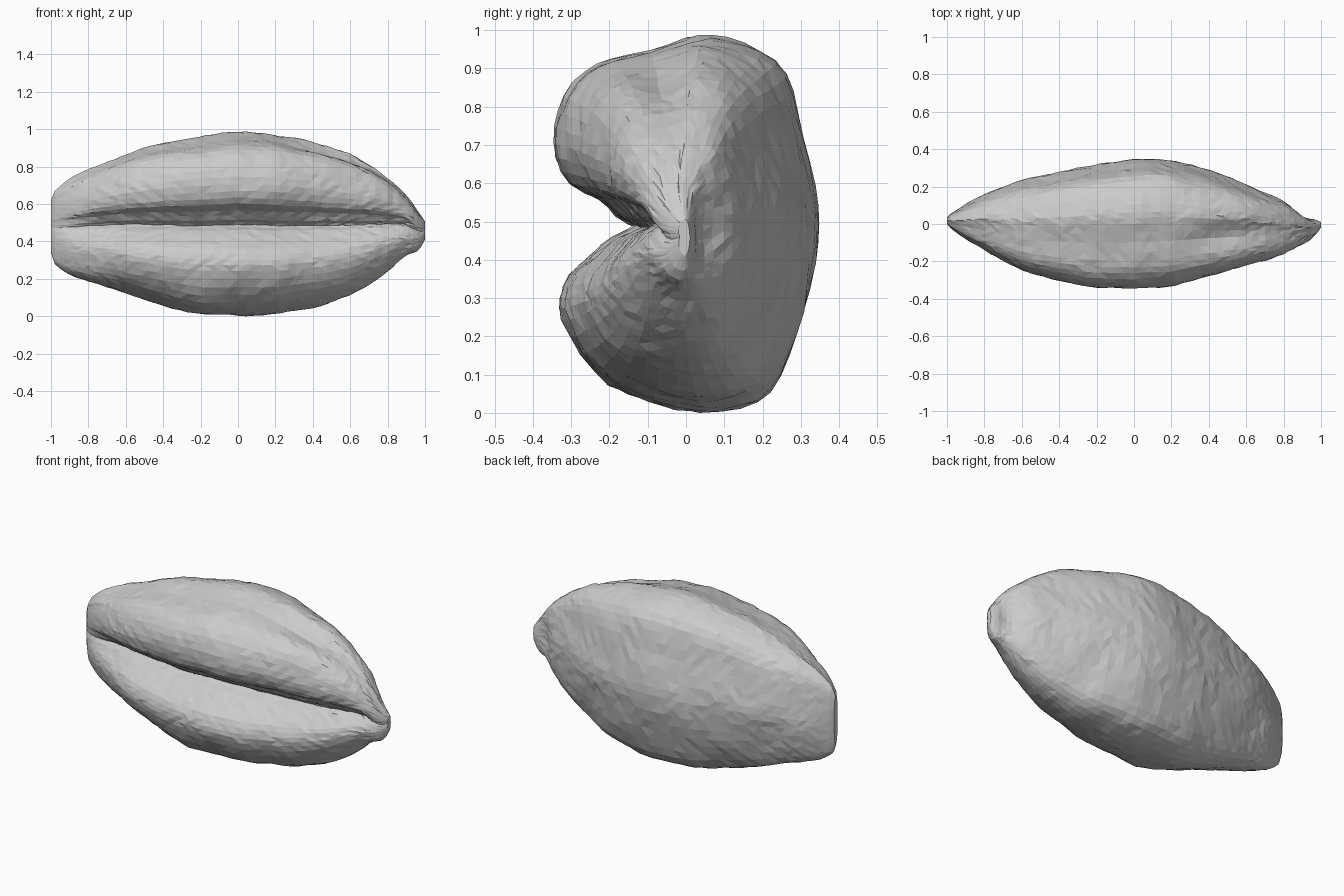
import bpy, bmesh, math, random
from mathutils import Vector, noise

if "Cube" in bpy.data.objects:
    bpy.data.objects.remove(bpy.data.objects["Cube"])

random.seed(4)

# Stations along the grain: x, z bottom, z top, y front, y back
STATIONS = [
    (-1.0, .34, .62, .0, .035), (-.98, .275, .67, -.025, .055),
    (-.9, .215, .74, -.085, .105), (-.8, .185, .785, -.14, .16),
    (-.6, .125, .865, -.25, .233), (-.4, .055, .928, -.302, .282),
    (-.2, .01, .962, -.338, .32), (0, 0, .988, -.348, .35),
    (.2, .008, .968, -.328, .348), (.4, .042, .935, -.275, .288),
    (.6, .11, .87, -.222, .212), (.72, .175, .815, -.188, .165),
    (.82, .255, .735, -.15, .12), (.89, .325, .665, -.12, .08),
    (.93, .335, .61, -.095, .05), (.97, .35, .55, -.06, .03),
    (1.0, .41, .505, -.02, .012)]

# Creased cross-section (y, z) at the middle of the grain
PROFILE = [
    (-.135, .488), (-.18, .515), (-.23, .565), (-.305, .60), (-.345, .67),
    (-.35, .75), (-.325, .83), (-.27, .895), (-.2, .925), (-.1, .945),
    (0, .975), (.06, .985), (.15, .965), (.23, .92), (.275, .84),
    (.305, .72), (.333, .59), (.347, .49), (.335, .39), (.305, .26),
    (.265, .15), (.215, .055), (.14, .012), (.03, 0), (-.1, .025),
    (-.2, .07), (-.28, .15), (-.325, .24), (-.33, .30), (-.305, .36),
    (-.25, .41), (-.19, .46)]


def spline(p0, p1, p2, p3, t):
    """Catmull-Rom blend of four tuples."""
    return [.5 * (2*b + (c-a)*t + (2*a-5*b+4*c-d)*t*t + (3*b-a-3*c+d)*t**3)
            for a, b, c, d in zip(p0, p1, p2, p3)]


def station(x):
    """Size of the section at x, softened by averaging over neighbours."""
    def linear(x):
        i = max(k for k in range(len(STATIONS) - 1) if STATIONS[k][0] <= x)
        a, b = STATIONS[i], STATIONS[i + 1]
        t = (x - a[0]) / (b[0] - a[0])
        return [p + (q - p) * t for p, q in zip(a[1:], b[1:])]
    w = min(.045, max(0, 1 - abs(x)) * .3)
    return [(p + 2 * q + r) / 4
            for p, q, r in zip(linear(x - w), linear(x), linear(x + w))]


def section():
    """Profile refined to two points per span, normalised to -1..1 and 0..1."""
    n, pts = len(PROFILE), []
    for i in range(n):
        quad = [PROFILE[(i + k) % n] for k in (-1, 0, 1, 2)]
        for t in (0, .5):
            y, z = spline(*quad, t)
            pts.append((y / .348, z / .985))
    return pts


def place(x, u, v):
    z0, z1, yf, yb = station(x)
    # crease fades out at the left end, stays open at the right tip
    start = .72 if x < 0 else .86
    end = max(0, (abs(x) - start) / (1 - start)) ** 1.5
    if u < 0 and .1 < v < .9:
        full = -math.sqrt(max(0, 1 - (2 * v - 1) ** 2))
        u += (full - u) * .6 * end
    # round off the back towards both ends
    if u > 0:
        full = math.sqrt(max(0, 1 - (2 * v - 1) ** 2))
        u += (full - u) * .4 * x * x
    y = yf + (yb - yf) * (u + 1) / 2
    z = z0 + (z1 - z0) * v
    # slanting groove along the upper flank
    if v > .6 and .2 < x < .9:
        d = (y + .1 - .16 * (x - .2)) / .06
        z -= .025 * math.exp(-d * d) * math.sin(math.pi * (x - .2) / .7)
    # germ hollow at the back of the tip
    if u > 0:
        y -= .035 * math.exp(-((x - .89) / .065) ** 2 - ((z - .48) / .1) ** 2)
    # shrivelled skin
    p = Vector((x, y, z))
    keep = 1 - min(end, 1)
    p += .01 * keep * noise.noise(p * 5) * Vector((0, u, 2 * v - 1))
    j = .003
    return p + Vector([random.uniform(-j, j) for _ in range(3)]) * keep


# Grain body: rings lofted along x, closer together at the ends
bm = bmesh.new()
ring_pts = section()
count = 56
rings = []
for i in range(count + 1):
    x = -math.cos(math.pi * i / count) * .45 + (2 * i / count - 1) * .55
    x = max(-1, min(.99999, x))
    rings.append([bm.verts.new(place(x, u, v)) for u, v in ring_pts])
n = len(ring_pts)
for a, b in zip(rings, rings[1:]):
    for k in range(n):
        bm.faces.new((a[k], b[k], b[(k + 1) % n], a[(k + 1) % n]))

# Blunt ends
for r in (rings[0], rings[-1]):
    bm.faces.new(r)
bmesh.ops.triangulate(bm, faces=bm.faces[:])
bmesh.ops.recalc_face_normals(bm, faces=bm.faces[:])

# Rest on the ground plane
low = min(v.co.z for v in bm.verts)
bmesh.ops.translate(bm, verts=bm.verts[:], vec=(0, 0, -low))
mesh = bpy.data.meshes.new("grain_kernel")
bm.to_mesh(mesh)
bm.free()
grain = bpy.data.objects.new("grain_kernel", mesh)
bpy.context.collection.objects.link(grain)
